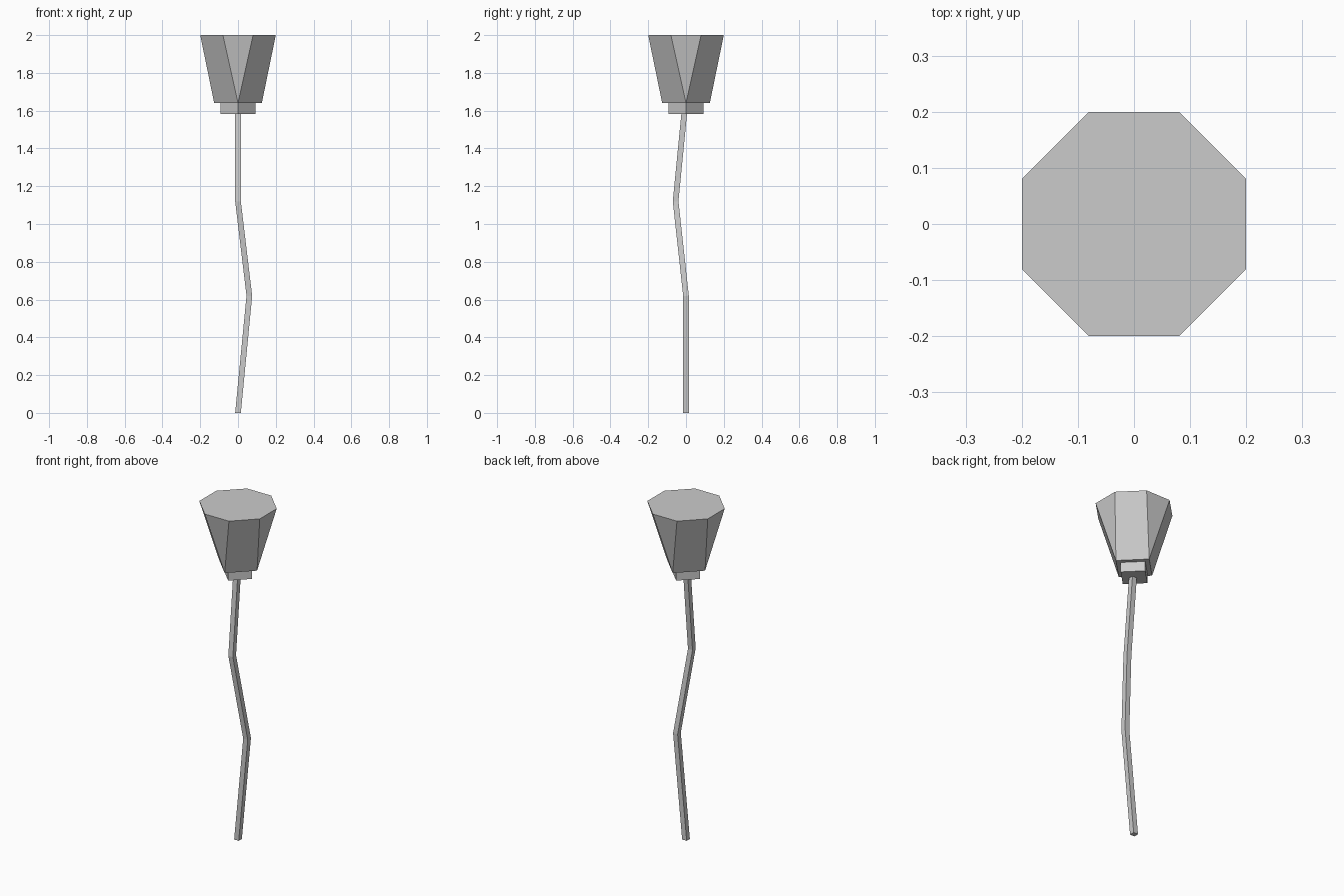
import bpy

if "Cube" in bpy.data.objects:
    bpy.data.objects.remove(bpy.data.objects["Cube"])


def ring(points, z):
    return [(x, y, z) for x, y in points]


def diamond(r):
    return [(r, 0), (0, r), (-r, 0), (0, -r)]


def square(cx, cy, h):
    return [(cx + h, cy - h), (cx + h, cy + h), (cx - h, cy + h), (cx - h, cy - h)]


def make_object(name, verts, faces):
    mesh = bpy.data.meshes.new(name)
    mesh.from_pydata(verts, [], faces)
    mesh.update()
    obj = bpy.data.objects.new(name, mesh)
    bpy.context.collection.objects.link(obj)
    return obj


def loft(name, rings):
    """Closed skin over equal-sized counter-clockwise rings, bottom to top."""
    n = len(rings[0])
    verts = [p for r in rings for p in r]
    faces = [tuple(range(n))[::-1], tuple(range(len(verts) - n, len(verts)))]
    for k in range(len(rings) - 1):
        for i in range(n):
            j = (i + 1) % n
            faces.append((k * n + i, k * n + j, (k + 1) * n + j, (k + 1) * n + i))
    return make_object(name, verts, faces)


# Bent square stem: centre x, y and height of each ring
path = [(0, 0, 0), (0.06, 0, 0.62), (0, -0.055, 1.12), (0, -0.008, 1.6)]
loft("stem", [ring(square(x, y, 0.015), z) for x, y, z in path])

# Small collar turned 45 degrees under the bloom
loft("collar", [ring(diamond(0.093), 1.582), ring(diamond(0.093), 1.64)])

# Bloom: diamond base opening into an octagonal rim
a, b = 0.2, 0.08
octagon = [(a, -b), (a, b), (b, a), (-b, a), (-a, b), (-a, -b), (-b, -a), (b, -a)]
verts = ring(diamond(0.126), 1.64) + ring(octagon, 2.0)
faces = [(3, 2, 1, 0), tuple(range(4, 12))]
for i in range(4):
    right, left = 4 + 2 * i, 5 + 2 * i
    nxt = 4 + (2 * i + 2) % 8
    faces.append((i, right, left))                 # triangle on each side
    faces.append((i, left, nxt, (i + 1) % 4)[::-1])  # petal on each diagonal
bloom = make_object("bloom", verts, faces)

# Make all bloom normals face outwards
import bmesh
bm = bmesh.new()
bm.from_mesh(bloom.data)
bmesh.ops.recalc_face_normals(bm, faces=bm.faces)
bm.to_mesh(bloom.data)
bm.free()
